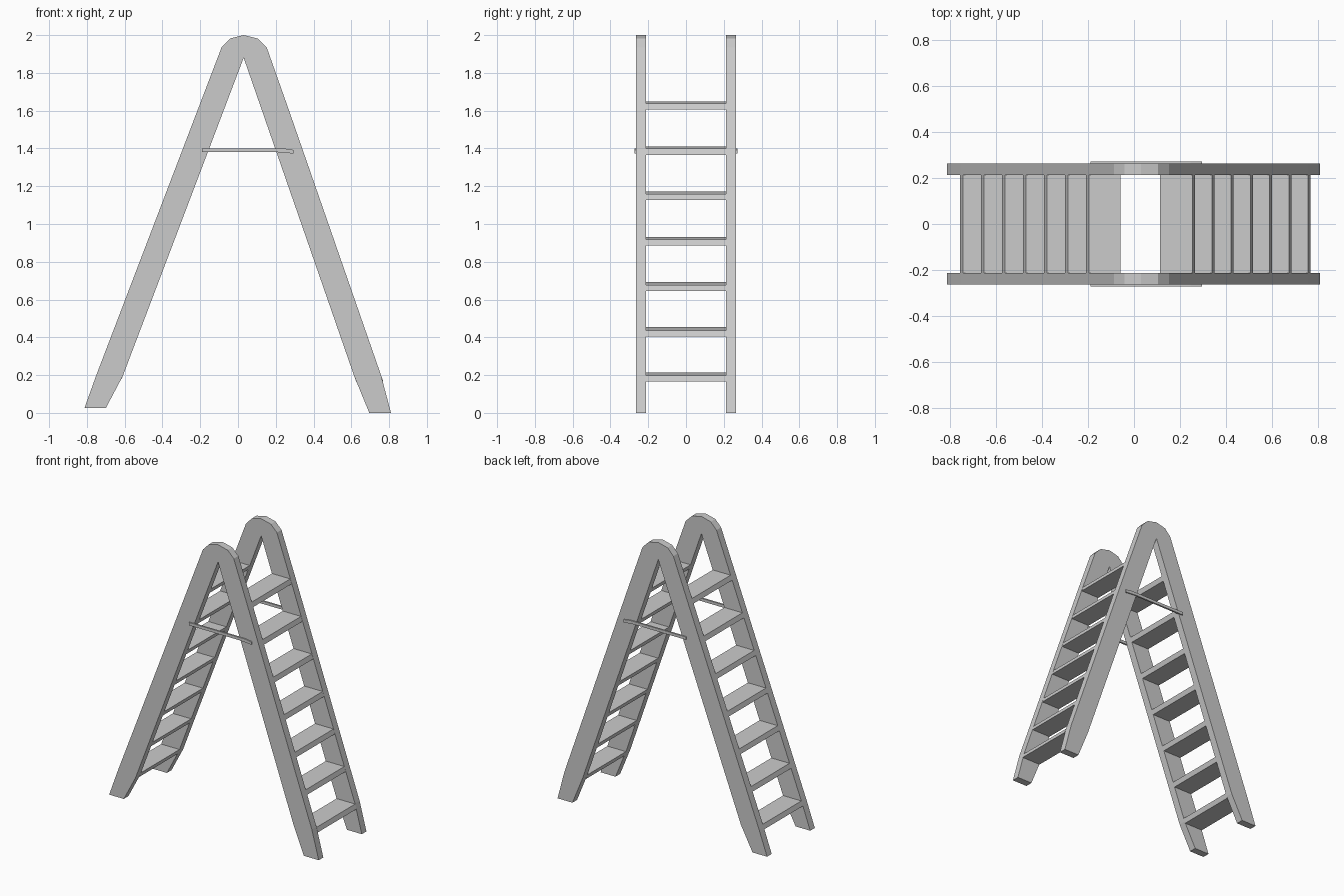
import bpy

if "Cube" in bpy.data.objects:
    bpy.data.objects.remove(bpy.data.objects["Cube"])


def extrude_profile(name, profile, y0, y1):
    """Prism from an (x, z) profile listed counter-clockwise seen from the front."""
    n = len(profile)
    verts = [(x, y, z) for y in (y0, y1) for x, z in profile]
    faces = [list(range(n)), list(range(2 * n - 1, n - 1, -1))]
    faces += [[i, i + n, (i + 1) % n + n, (i + 1) % n] for i in range(n)]
    mesh = bpy.data.meshes.new(name)
    mesh.from_pydata(verts, [], faces)
    obj = bpy.data.objects.new(name, mesh)
    bpy.context.collection.objects.link(obj)
    return obj


def x_at(line, z):
    """x on a straight rail edge at height z."""
    (xa, za), (xb, zb) = line
    return xa + (xb - xa) * (z - za) / (zb - za)


# Rail edges, each from knee to top
left_outer = [(-0.752, 0.195), (-0.087, 1.935)]
left_inner = [(-0.61, 0.195), (0.03, 1.88)]
right_inner = [(0.615, 0.195), (0.03, 1.88)]
right_outer = [(0.757, 0.20), (0.152, 1.935)]

# A-shaped side frame outline
frame = [(-0.813, 0.025), (-0.70, 0.025), left_inner[0], left_inner[1],
         right_inner[0], (0.695, 0.0), (0.81, 0.0), right_outer[0],
         (0.267, 1.61), right_outer[1], (0.105, 1.982), (0.03, 2.0),
         (-0.042, 1.982), left_outer[1], left_outer[0]]

# Spreader bar outline with drooping end
bar = [(-0.19, 1.38), (0.21, 1.38), (0.295, 1.373), (0.295, 1.392),
       (0.245, 1.40), (-0.19, 1.40)]

for side, s in (("front", -1), ("back", 1)):
    ya, yb = sorted((s * 0.213, s * 0.264))
    extrude_profile(side + "_side_frame", frame, ya, yb)
    ya, yb = sorted((s * 0.26, s * 0.272))
    extrude_profile(side + "_spreader_bar", bar, ya, yb)

# Seven treads per side, ends cut flush with the sloping rails
thick = 0.032
for i in range(7):
    for name, base, pitch, lo, hi in (
            ("left", 0.215, 0.239, left_outer, left_inner),
            ("right", 0.197, 0.2403, right_inner, right_outer)):
        top = base + i * pitch
        bot = top - thick
        extrude_profile(f"{name}_tread_{i + 1}",
                        [(x_at(lo, bot), bot), (x_at(hi, bot), bot),
                         (x_at(hi, top), top), (x_at(lo, top), top)],
                        -0.214, 0.214)
